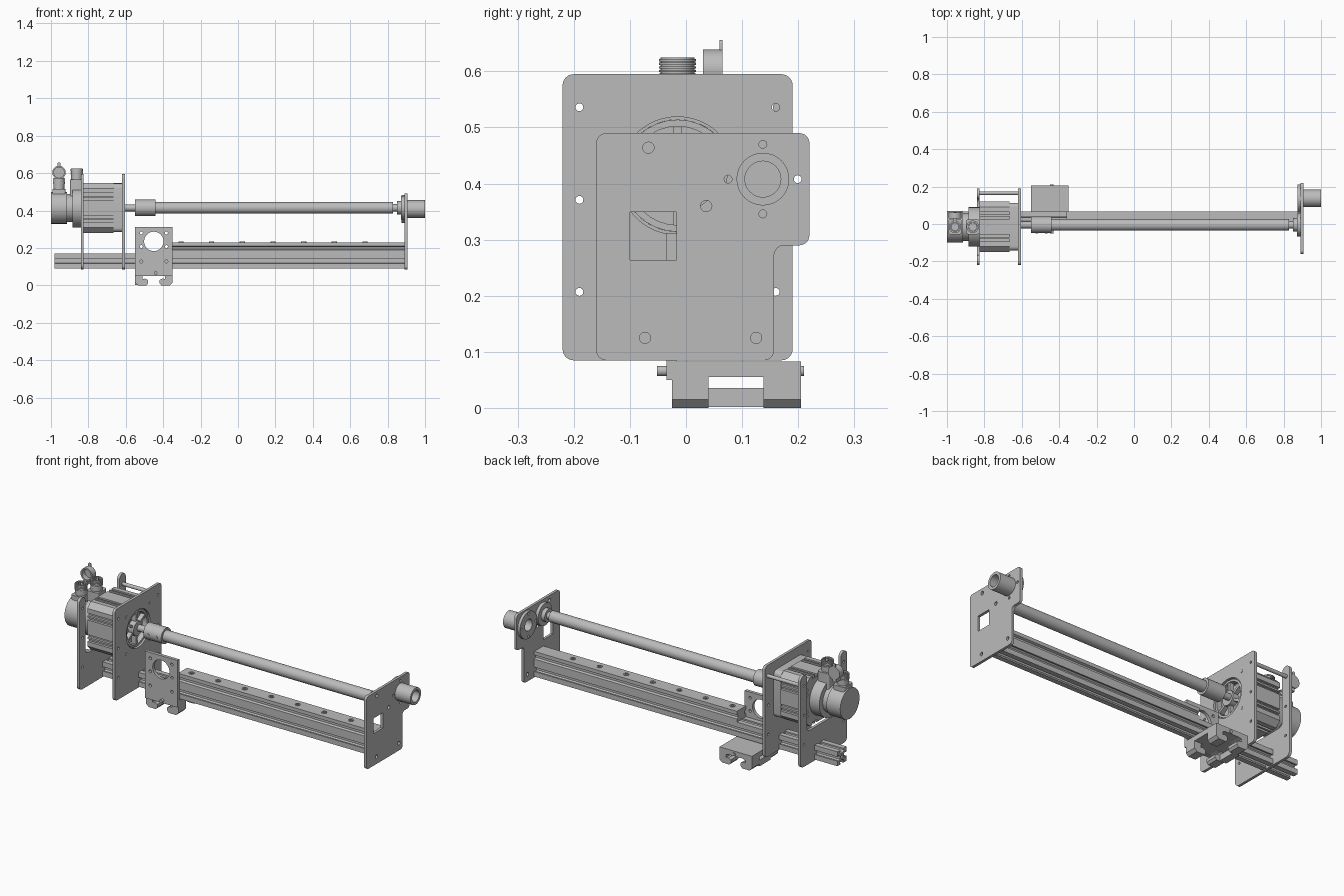
import bpy, bmesh
from math import cos, sin, pi, radians
from mathutils import Matrix, Vector

if "Cube" in bpy.data.objects:
    bpy.data.objects.remove(bpy.data.objects["Cube"])

metal = bpy.data.materials.new("grey_metal")
metal.use_nodes = True
GREY = (0.5, 0.5, 0.5, 1)
metal.diffuse_color = GREY
metal.node_tree.nodes["Principled BSDF"].inputs["Base Color"].default_value = GREY

# Profile plane (u, v) and extrusion direction for each axis
FRAMES = {"x": Matrix(((0, 0, 1), (1, 0, 0), (0, 1, 0))),
          "y": Matrix(((1, 0, 0), (0, 0, -1), (0, 1, 0))),
          "z": Matrix.Identity(3)}


def circle(u, v, r, n=32):
    return [(u + r * cos(2 * pi * i / n), v + r * sin(2 * pi * i / n)) for i in range(n)]


def rect(u0, u1, v0, v1):
    return [(u0, v0), (u1, v0), (u1, v1), (u0, v1)]


def rounded(points, r, steps=6):
    """Round every corner of an outline."""
    out = []
    for i, p in enumerate(points):
        p, a, b = Vector(p), Vector(points[i - 1]), Vector(points[(i + 1) % len(points)])
        s, e = p + (a - p).normalized() * r, p + (b - p).normalized() * r
        c = s + e - p
        for k in range(steps + 1):
            t = k / steps * pi / 2
            out.append(tuple(c + (s - c) * cos(t) + (e - c) * sin(t)))
    return out


def fourfold(quarter, cu, cv):
    """Repeat one side of a profile around its centre."""
    out = []
    for k in range(4):
        c, s = round(cos(k * pi / 2)), round(sin(k * pi / 2))
        out += [(cu + u * c - v * s, cv + u * s + v * c) for u, v in quarter]
    return out


def prism(name, axis, lo, hi, outline, holes=()):
    """Extrude an outline with holes along an axis."""
    curve = bpy.data.curves.new(name, "CURVE")
    curve.dimensions, curve.fill_mode = "2D", "BOTH"
    curve.extrude = (hi - lo) / 2
    for loop in [outline, *holes]:
        sp = curve.splines.new("POLY")
        sp.points.add(len(loop) - 1)
        for pt, (u, v) in zip(sp.points, loop):
            pt.co = (u, v, 0, 1)
        sp.use_cyclic_u = True
    tmp = bpy.data.objects.new(name + "_curve", curve)
    mesh = bpy.data.meshes.new_from_object(tmp)
    bpy.data.objects.remove(tmp)
    bpy.data.curves.remove(curve)
    mid = (lo + hi) / 2
    bm = bmesh.new()
    bm.from_mesh(mesh)
    bmesh.ops.remove_doubles(bm, verts=bm.verts, dist=1e-5)
    w = -mid if axis == "y" else mid
    bmesh.ops.translate(bm, verts=bm.verts, vec=(0, 0, w))
    bmesh.ops.transform(bm, verts=bm.verts, matrix=FRAMES[axis].to_4x4())
    bmesh.ops.recalc_face_normals(bm, faces=bm.faces)
    bm.to_mesh(mesh)
    bm.free()
    mesh.name = name
    mesh.materials.clear()
    mesh.materials.append(metal)
    obj = bpy.data.objects.new(name, mesh)
    bpy.context.collection.objects.link(obj)
    bpy.context.view_layer.objects.active = obj
    bpy.ops.object.select_all(action="DESELECT")
    obj.select_set(True)
    bpy.ops.object.shade_smooth_by_angle(angle=radians(30))
    return obj


def rod(name, axis, lo, hi, u, v, r, bore=0):
    return prism(name, axis, lo, hi, circle(u, v, r), [circle(u, v, bore)] if bore else [])


AY, AZ = -0.015, 0.414      # drive axis
BY = 0.026                  # base beam centre
TY, TZ = 0.137, 0.408       # tube axis

# End plate with window and tube
bolts = [(TY + 0.062 * a, TZ + 0.062 * b) for a, b in ((1, 0), (-1, 0), (0, 1), (0, -1))]
outline = [(-0.16, 0.085), (0.157, 0.085), (0.157, 0.29), (0.22, 0.29), (0.22, 0.49), (-0.16, 0.49)]
holes = [circle(y, z, 0.007, 16) for y, z in bolts]
holes += [circle(y, z, 0.01, 20) for y, z in ((-0.067, 0.464), (0.036, 0.36), (-0.073, 0.125), (0.125, 0.125))]
holes += [rect(-0.10, -0.017, 0.264, 0.349), circle(TY, TZ, 0.032)]
prism("end_plate", "x", 0.89, 0.905, rounded(outline, 0.018), holes)
rod("outlet_tube", "x", 0.905, 1.0, TY, TZ, 0.047, 0.032)
prism("tube_flange", "x", 0.875, 0.89, circle(TY, TZ, 0.075),
      [circle(TY, TZ, 0.032)] + [circle(y, z, 0.007, 16) for y, z in bolts])

# Motor plate
edge = [(y, z) for y in (-0.19, 0.16) for z in (0.207, 0.371, 0.536)]
holes = [circle(y, z, 0.007, 16) for y, z in edge] + [circle(AY, AZ, 0.105, 48)]
prism("motor_plate", "x", -0.62, -0.605, rounded(rect(-0.22, 0.19, 0.085, 0.595), 0.02), holes)
for y in (-0.12, 0.09):
    for z in (0.311, 0.517):
        rod("motor_bolt", "x", -0.66, -0.603, y, z, 0.0085)

# Rear plate, open at the top around the motor
u_shape = [(-0.22, 0.085), (0.19, 0.085), (0.19, 0.595), (0.135, 0.595),
           (0.135, 0.27), (-0.165, 0.27), (-0.165, 0.595), (-0.22, 0.595)]
prism("rear_plate", "x", -0.84, -0.825, rounded(u_shape, 0.026), [circle(y, z, 0.007, 16) for y, z in edge])
rod("spacer_rod", "x", -0.825, -0.62, 0.165, 0.536, 0.01)

# Finned motor
h = 0.134
fins = [(h, -0.105)]
for k in range(-4, 5):
    if k in (-3, -2, 2, 3):
        fins += [(h, k * 0.024 - 0.007), (h - 0.014, k * 0.024 - 0.007),
                 (h - 0.014, k * 0.024 + 0.007), (h, k * 0.024 + 0.007)]
fins += [(h, 0.105), (0.105, h)]
prism("motor_body", "x", -0.825, -0.665, fourfold(fins, AY, AZ))
square = rect(AY - 0.128, AY + 0.128, AZ - 0.13, AZ + 0.13)
prism("motor_front_flange", "x", -0.665, -0.62, rounded(square, 0.025), [circle(AY, AZ, 0.1, 48)])
rod("motor_back_cap", "x", -0.885, -0.825, AY, AZ, 0.105)
rod("encoder_neck", "x", -0.915, -0.885, AY, AZ, 0.075)
rod("encoder_housing", "x", -1.0, -0.915, AY, AZ, 0.085)

# Spoked motor nose
rod("nose_ring", "x", -0.64, -0.612, AY, AZ, 0.1, 0.088)
rod("nose_hub", "x", -0.64, -0.606, AY, AZ, 0.04)
for k in range(6):
    a = k * pi / 3 + pi / 2
    d, n = Vector((cos(a), sin(a))), Vector((-sin(a), cos(a))) * 0.007
    c = Vector((AY, AZ))
    prism("nose_spoke", "x", -0.64, -0.615, [tuple(c + d * r + n * s) for r, s in
          ((0.03, -1), (0.092, -1), (0.092, 1), (0.03, 1))])

# Cable connectors on top of the motor
for name, x, z0, top in (("power", -0.862, 0.5, 0.625), ("signal", -0.957, 0.485, 0.575)):
    prism(name + "_socket", "z", z0 - 0.03, top - 0.06, rounded(rect(x - 0.036, x + 0.036, AY - 0.04, AY + 0.04), 0.012))
    rod(name + "_thread_core", "z", top - 0.06, top, x, AY, 0.03, 0.024)
    rod(name + "_insert", "z", top - 0.06, top - 0.008, x, AY, 0.022)
    for k in range(5):
        rod(name + "_thread", "z", top - 0.033 + k * 0.0065, top - 0.029 + k * 0.0065, x, AY, 0.033, 0.026)
    for k in range(5):
        a = k * 2 * pi / 5
        rod(name + "_pin", "z", top - 0.01, top, x + 0.013 * cos(a), AY + 0.013 * sin(a), 0.003)
rod("open_cap", "y", 0.03, 0.06, -0.957, 0.603, 0.036, 0.028)
rod("open_cap_lid", "y", 0.058, 0.065, -0.957, 0.603, 0.036)
prism("cap_tab", "y", 0.06, 0.065, rounded(rect(-0.966, -0.948, 0.63, 0.656), 0.006))
prism("cap_hinge", "y", 0.02, 0.06, rect(-0.967, -0.947, 0.55, 0.573))

# Drive shaft, coupling and end bearing
for name, lo, hi, r in (("motor_shaft", -0.64, -0.53, 0.018), ("shaft_coupling", -0.55, -0.44, 0.044),
                        ("drive_rod", -0.44, 0.83, 0.031), ("rod_journal", 0.83, 0.85, 0.02),
                        ("bearing_collar", 0.85, 0.872, 0.036), ("bearing_flange", 0.872, 0.89, 0.062)):
    rod(name, "x", lo, hi, AY + 0.01, AZ, r)
for x in (-0.52, -0.47):
    rod("coupling_screw", "y", -0.051, -0.02, x, AZ, 0.007)

# Slotted base beam
h = 0.04
slot = [(h, -h), (h, -0.012), (0.032, -0.012), (0.032, -0.02), (0.018, -0.01),
        (0.018, 0.01), (0.032, 0.02), (0.032, 0.012), (h, 0.012)]
prism("base_beam", "x", -0.98, 0.89, fourfold(slot, BY, 0.13), [circle(BY, 0.13, 0.008, 16)])

# Upper rail with screws
half = [(0.04, 0.17), (0.04, 0.188), (0.028, 0.193), (0.028, 0.205), (0.04, 0.21), (0.04, 0.23)]
rail = [(BY + y, z) for y, z in half] + [(BY - y, z) for y, z in reversed(half)]
prism("upper_rail", "x", -0.36, 0.89, rail)
for k in range(7):
    rod("rail_screw", "z", 0.225, 0.234, -0.305 + k * 0.164, BY, 0.014, 0.007)

# Carriage: upright plate
CX = -0.45
holes = [circle(CX, 0.235, 0.052)]
holes += [circle(CX + sx * 0.067, z, 0.008, 16) for sx in (-1, 1) for z in (0.128, 0.207, 0.235 + 0.045)]
prism("carriage_plate", "y", -0.035, -0.017, rect(CX - 0.1, CX + 0.1, 0.05, 0.312), holes)

# Carriage: block with two hooked feet
prism("carriage_block", "z", 0.055, 0.083, rect(CX - 0.1, CX + 0.1, -0.025, 0.205))
foot = [(0.1, 0.056), (0.1, 0.015), (0.085, 0.0), (0.04, 0.0), (0.03, 0.012), (0.03, 0.028), (0.045, 0.036),
        (0.06, 0.034), (0.06, 0.05), (0.04, 0.056)]
for s in (-1, 1):
    side = [(CX + s * x, z) for x, z in foot]
    for lo, hi in ((-0.025, 0.04), (0.138, 0.205)):
        prism("carriage_foot", "y", lo, hi, side)
prism("carriage_web", "y", 0.04, 0.138, rect(CX - 0.1, CX - 0.06, 0.002, 0.036))
for lo, hi in ((-0.052, -0.02), (0.2, 0.21)):
    rod("carriage_screw", "y", lo, hi, CX + 0.01, 0.066, 0.009)
